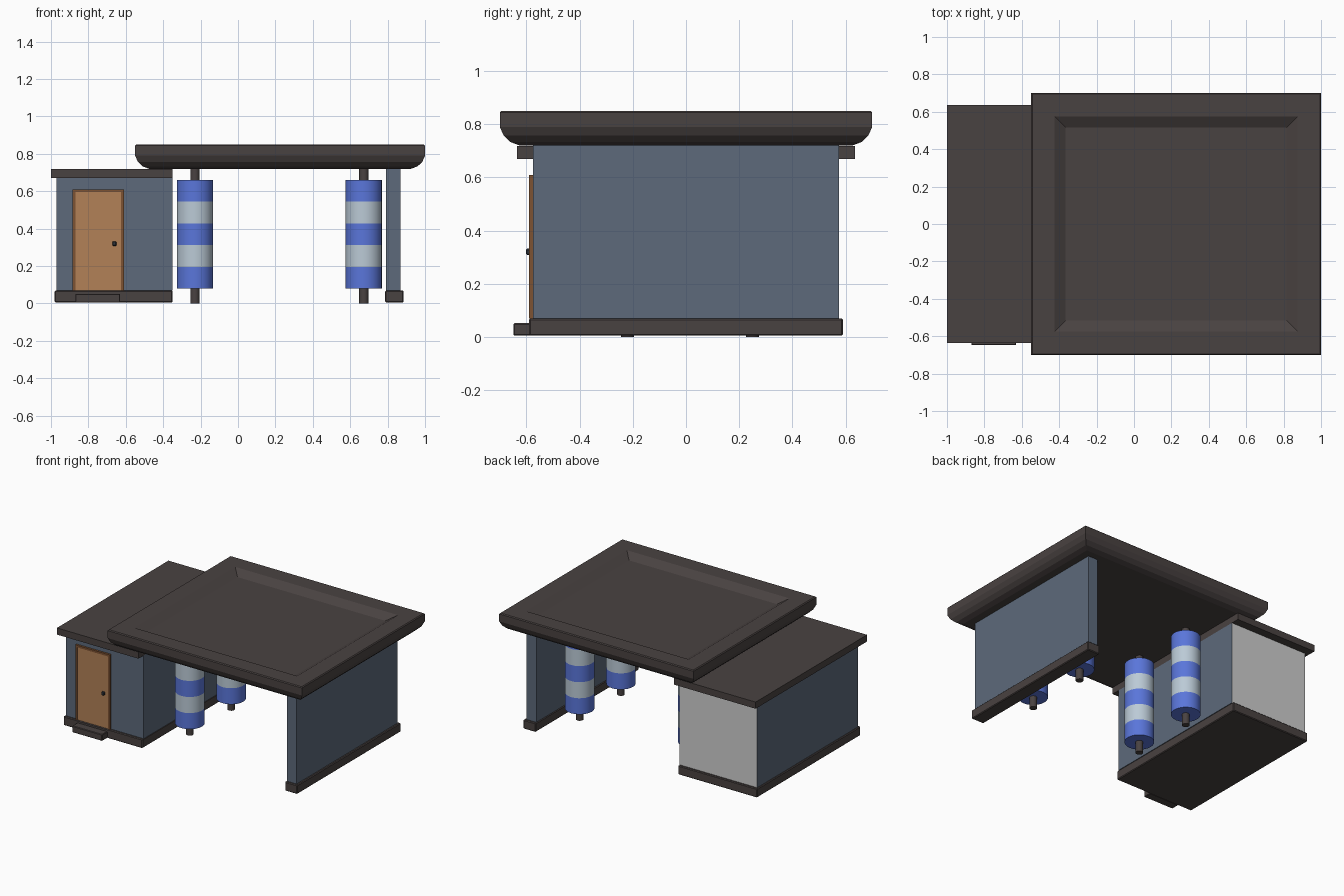
import bpy, bmesh, math

cube = bpy.data.objects.get("Cube")
if cube:
    bpy.data.objects.remove(cube, do_unlink=True)


def material(name, r, g, b):
    def lin(c):
        c /= 255
        return c / 12.92 if c <= 0.04045 else ((c + 0.055) / 1.055) ** 2.4
    col = (lin(r), lin(g), lin(b), 1)
    m = bpy.data.materials.new(name)
    m.use_nodes = True
    m.diffuse_color = col
    bsdf = next(n for n in m.node_tree.nodes if n.type == 'BSDF_PRINCIPLED')
    bsdf.inputs["Base Color"].default_value = col
    bsdf.inputs["Roughness"].default_value = 0.8
    return m


CHARCOAL = material("charcoal", 73, 66, 65)
SLATE = material("slate blue wall", 93, 106, 123)
WHITE = material("pale back wall", 206, 206, 206)
DOOR = material("door wood", 178, 129, 87)
FRAME = material("door frame brown", 125, 82, 50)
METAL = material("dark metal", 50, 55, 62)
BLUE = material("brush blue", 90, 118, 218)
PALE = material("brush pale grey", 187, 202, 214)


def finish(name, bm, *mats):
    bmesh.ops.recalc_face_normals(bm, faces=bm.faces)
    me = bpy.data.meshes.new(name)
    bm.to_mesh(me)
    bm.free()
    ob = bpy.data.objects.new(name, me)
    bpy.context.collection.objects.link(ob)
    for m in mats:
        me.materials.append(m)
    return ob


def box(name, x, y, z, mat, bevel=0):
    """Box from (min, max) ranges along each axis."""
    bm = bmesh.new()
    bmesh.ops.create_cube(bm, size=1)
    for v in bm.verts:
        v.co = [lo + (c + 0.5) * (hi - lo) for c, (lo, hi) in zip(v.co, (x, y, z))]
    ob = finish(name, bm, mat)
    if bevel:
        mod = ob.modifiers.new("edge", 'BEVEL')
        mod.width = bevel
        mod.segments = 1
    return ob


def stack(rings):
    """Bridge a list of closed point loops and cap both ends."""
    bm = bmesh.new()
    loops = [[bm.verts.new(p) for p in ring] for ring in rings]
    n = len(loops[0])
    for a, b in zip(loops, loops[1:]):
        for i in range(n):
            j = (i + 1) % n
            bm.faces.new((a[i], a[j], b[j], b[i]))
    bm.faces.new(loops[0][::-1])
    bm.faces.new(loops[-1])
    return bm


def lathe(x, y, radius, heights, sides):
    return stack([[(x + radius * math.cos(math.tau * i / sides),
                    y + radius * math.sin(math.tau * i / sides), z)
                   for i in range(sides)] for z in heights])


def smooth(ob):
    bpy.ops.object.select_all(action='DESELECT')
    ob.select_set(True)
    bpy.context.view_layer.objects.active = ob
    bpy.ops.object.shade_smooth_by_angle(angle=math.radians(35))


# Office building
box("office_base", (-0.98, -0.35), (-0.59, 0.59), (0.005, 0.07), CHARCOAL, 0.005)
office = box("office_walls", (-0.97, -0.35), (-0.575, 0.575), (0.07, 0.67), SLATE)
office.data.materials.append(WHITE)
for f in office.data.polygons:
    f.material_index = int(f.normal.y > 0.9)
box("office_roof", (-1.0, -0.35), (-0.635, 0.635), (0.67, 0.718), CHARCOAL)

# Door with frame, handle and step
for side, x in (("left", -0.6175), ("right", -0.8775)):
    box("door_frame_" + side, (x - 0.0075, x + 0.0075), (-0.59, -0.575), (0.07, 0.61), FRAME)
box("door_frame_top", (-0.87, -0.625), (-0.59, -0.575), (0.595, 0.61), FRAME)
box("door_panel", (-0.87, -0.625), (-0.584, -0.575), (0.07, 0.595), DOOR)
box("door_handle", (-0.672, -0.65), (-0.601, -0.583), (0.308, 0.332), METAL, 0.004)
box("door_step", (-0.87, -0.63), (-0.648, -0.585), (0.005, 0.052), CHARCOAL, 0.004)

# Far side wall
box("side_wall_base", (0.787, 0.885), (-0.59, 0.59), (0.005, 0.07), CHARCOAL, 0.005)
box("side_wall", (0.792, 0.87), (-0.575, 0.575), (0.07, 0.722), SLATE)

# Canopy: rounded underside, thin top chamfer and a sloped recess (inset, height)
profile = [(0.075, 0.72), (0.04, 0.733), (0.015, 0.757), (0, 0.79),
           (0, 0.844), (0.006, 0.85), (0.125, 0.85), (0.185, 0.815)]
finish("canopy", stack([[(-0.55 + d, -0.7 + d, z), (1 - d, -0.7 + d, z),
                         (1 - d, 0.7 - d, z), (-0.55 + d, 0.7 - d, z)]
                        for d, z in profile]), CHARCOAL)

# Striped washing brushes on poles
BANDS = 5
LOW, HIGH = 0.08, 0.66
step = (HIGH - LOW) / BANDS
for side, x in (("right", -0.23), ("left", 0.673)):
    for place, y in (("front", -0.22), ("back", 0.25)):
        tag = place + "_" + side
        smooth(finish("pole_" + tag, lathe(x, y, 0.025, (0, 0.722), 16), CHARCOAL))
        brush = finish("brush_" + tag,
                       lathe(x, y, 0.097, [LOW + step * i for i in range(BANDS + 1)], 24),
                       BLUE, PALE)
        for f in brush.data.polygons:
            band = min(BANDS - 1, int((f.center.z - LOW) / step))
            f.material_index = band % 2
        smooth(brush)
